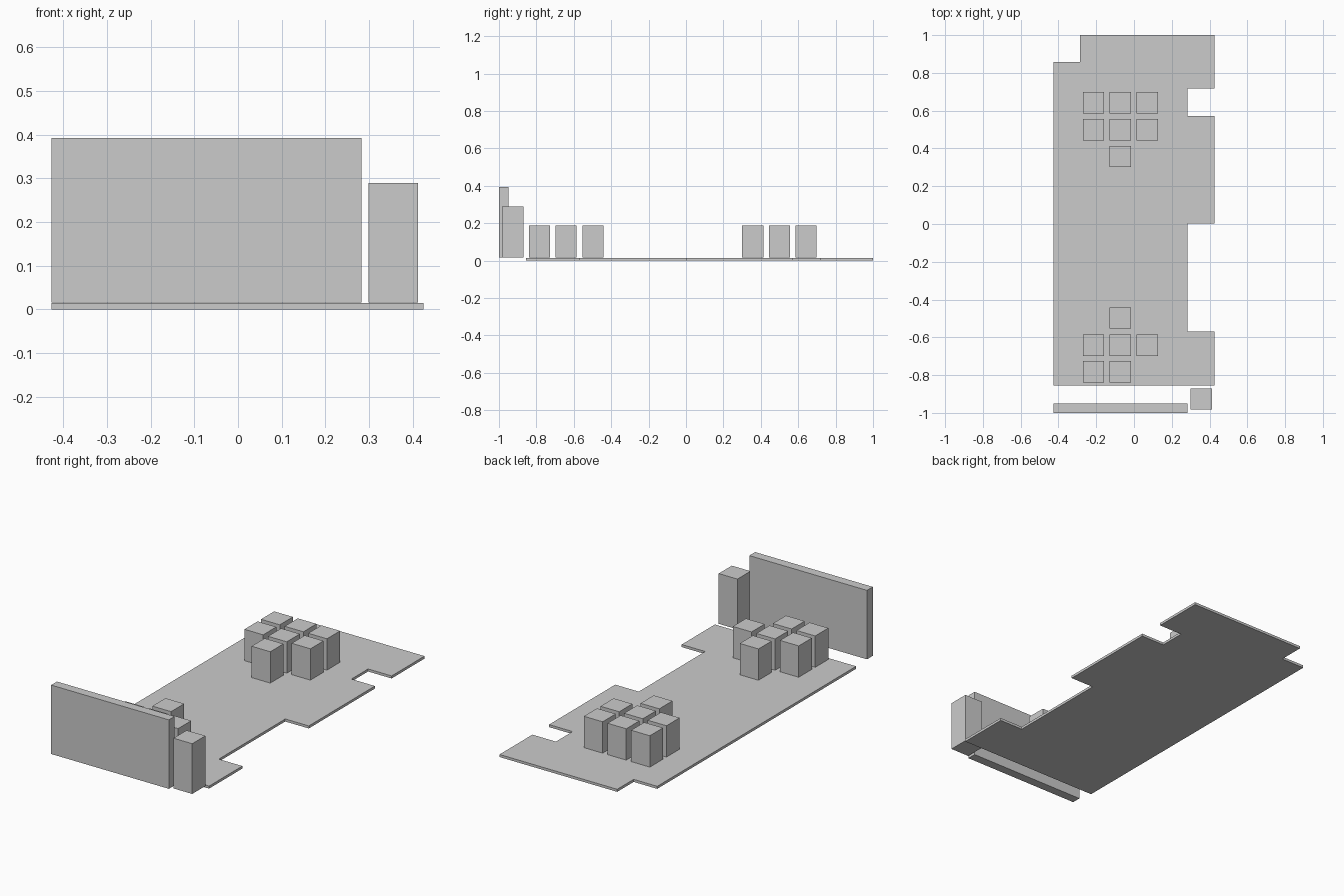
import bpy, bmesh

if "Cube" in bpy.data.objects:
    bpy.data.objects.remove(bpy.data.objects["Cube"])

P = 0.1425          # plan grid pitch
SLAB_TOP = 0.014
BASE = 0.016        # standing parts sit a hair above the slab

grey = bpy.data.materials.new("light grey")
grey.diffuse_color = (0.6, 0.6, 0.6, 1)
grey.use_nodes = True
grey.node_tree.nodes["Principled BSDF"].inputs["Base Color"].default_value = grey.diffuse_color


def prism(name, outline, z0, z1):
    """Extrude a counter-clockwise plan outline from z0 to z1."""
    bm = bmesh.new()
    face = bm.faces.new([bm.verts.new((x, y, z0)) for x, y in outline])
    ext = bmesh.ops.extrude_face_region(bm, geom=[face], use_keep_orig=True)
    top = [v for v in ext["geom"] if isinstance(v, bmesh.types.BMVert)]
    bmesh.ops.translate(bm, verts=top, vec=(0, 0, z1 - z0))
    bmesh.ops.recalc_face_normals(bm, faces=bm.faces)
    mesh = bpy.data.meshes.new(name)
    bm.to_mesh(mesh)
    bm.free()
    mesh.materials.append(grey)
    obj = bpy.data.objects.new(name, mesh)
    bpy.context.collection.objects.link(obj)
    return obj


def box(name, x0, x1, y0, y1, z0, z1):
    return prism(name, [(x0, y0), (x1, y0), (x1, y1), (x0, y1)], z0, z1)


# Notched floor slab
L, R, N = -0.427, 0.425, 0.283
prism("floor_slab", [
    (L, -0.856), (R, -0.856), (R, -0.57), (N, -0.57), (N, 0.003), (R, 0.003),
    (R, 0.573), (N, 0.573), (N, 0.717), (R, 0.717), (R, 1.0),
    (-0.285, 1.0), (-0.285, 0.858), (L, 0.858)], 0, SLAB_TOP)

# Upright panel and tall post along the front edge
box("front_panel", L, N, -1.0, -0.95, BASE, 0.392)
box("corner_post", 0.299, 0.412, -0.983, -0.87, BASE, 0.29)

# Two clusters of blocks: (row y, columns)
rows = [(0.642, (-1, 0, 1)), (0.499, (-1, 0, 1)), (0.357, (0,)),
        (-0.498, (0,)), (-0.641, (-1, 0, 1)), (-0.783, (-1, 0))]
H = 0.0565
for y, cols in rows:
    for c in cols:
        x = -0.072 + c * P
        box("block", x - H, x + H, y - H, y + H, BASE, 0.187)
